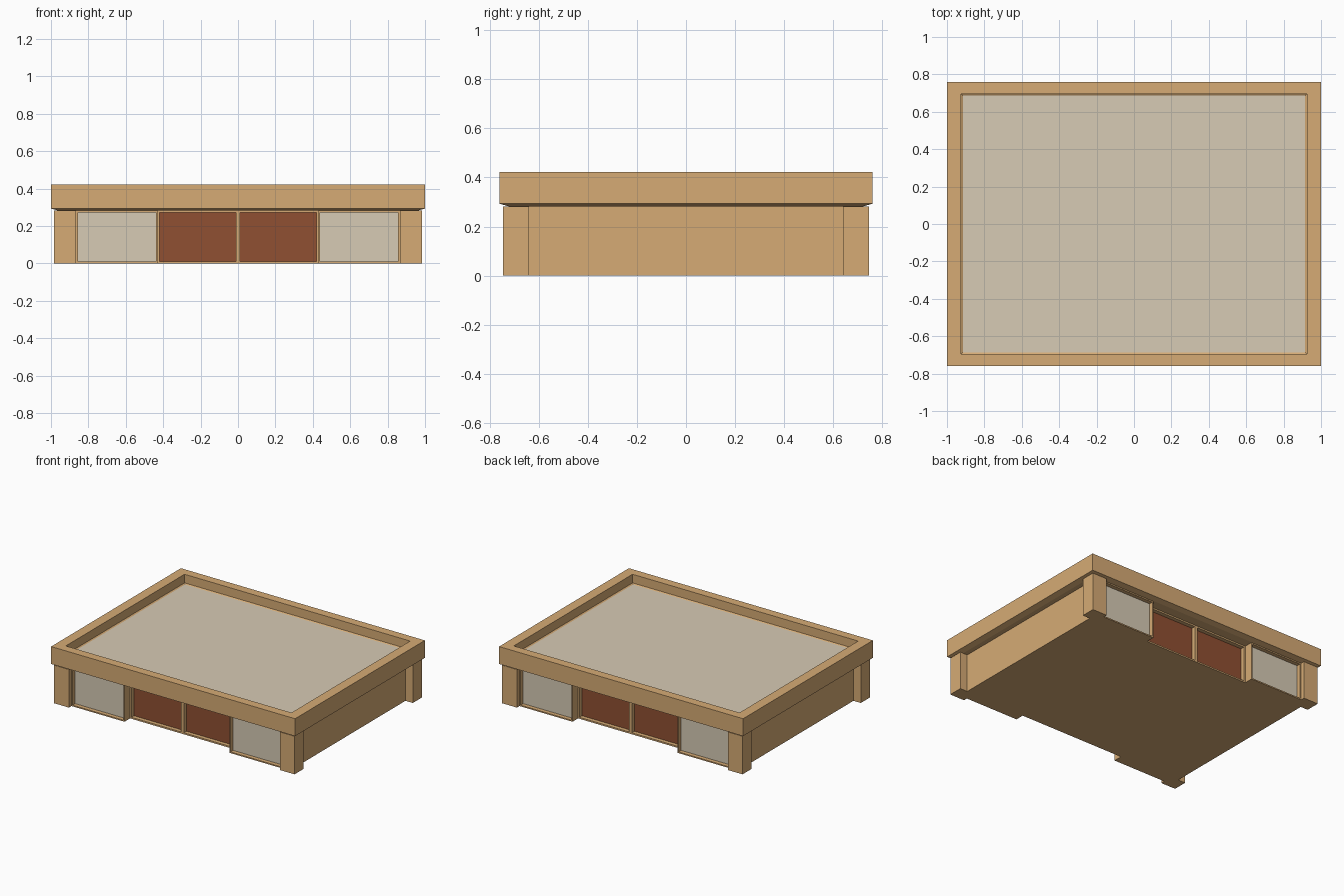
import bpy, bmesh

if "Cube" in bpy.data.objects:
    bpy.data.objects.remove(bpy.data.objects["Cube"])


def material(name, rgb):
    m = bpy.data.materials.new(name)
    lin = [(c / 255 / 12.92) if c < 11 else ((c / 255 + 0.055) / 1.055) ** 2.4 for c in rgb]
    m.diffuse_color = (*lin, 1)
    m.use_nodes = True
    m.node_tree.nodes["Principled BSDF"].inputs["Base Color"].default_value = m.diffuse_color
    return m


WOOD = material("tan_wood", (214, 171, 117))
PALE = material("pale_panel", (215, 203, 181))
RED = material("red_brown_panel", (144, 80, 50))


def finish(name, bm, mats, mirror=False):
    bmesh.ops.recalc_face_normals(bm, faces=bm.faces)
    me = bpy.data.meshes.new(name)
    bm.to_mesh(me)
    bm.free()
    for m in mats:
        me.materials.append(m)
    ob = bpy.data.objects.new(name, me)
    bpy.context.collection.objects.link(ob)
    if mirror:
        mod = ob.modifiers.new("Mirror", 'MIRROR')
        mod.use_axis = (True, True, False)
        mod.use_mirror_merge = False
    return ob


def loft(name, rings, mats, cap_mat=0):
    """Join stacked rings of points, capping both ends."""
    bm = bmesh.new()
    loops = [[bm.verts.new(p) for p in ring] for ring in rings]
    n = len(loops[0])
    for a, b in zip(loops, loops[1:]):
        for i in range(n):
            j = (i + 1) % n
            bm.faces.new((a[i], a[j], b[j], b[i]))
    bm.faces.new(loops[0][::-1])
    bm.faces.new(loops[-1]).material_index = cap_mat
    return finish(name, bm, mats)


def block(name, x0, x1, y0, y1, z1, panel=None, border=0.0, depth=0.0):
    """Box mirrored to all four quarters; optional recessed panel on its outer face."""
    bm = bmesh.new()
    bmesh.ops.create_cube(bm, size=1)
    for v in bm.verts:
        v.co = (x1 if v.co.x > 0 else x0,
                y0 if v.co.y > 0 else y1,
                z1 if v.co.z > 0 else 0)
    bmesh.ops.recalc_face_normals(bm, faces=bm.faces)
    if panel:
        front = min(bm.faces, key=lambda f: f.calc_center_median().y)
        bmesh.ops.inset_region(bm, faces=[front], thickness=border)
        # push the panel straight back to leave a square frame
        walls = bmesh.ops.extrude_face_region(bm, geom=[front])
        moved = [g for g in walls["geom"] if isinstance(g, bmesh.types.BMVert)]
        new = [g for g in walls["geom"] if isinstance(g, bmesh.types.BMFace)]
        if front.is_valid:
            bm.faces.remove(front)
        bmesh.ops.translate(bm, verts=moved, vec=(0, depth, 0))
        for f in new:
            f.material_index = 1
    return finish(name, bm, [WOOD] + ([panel] if panel else []), mirror=True)


def rect(hx, hy, z):
    return [(-hx, -hy, z), (hx, -hy, z), (hx, hy, z), (-hx, hy, z)]


H = 0.282

# Main walls: footprint stepped in behind the central doors
q = [(0.925, 0.64), (0.43, 0.64), (0.43, 0.61)]
foot = (q + [(-x, y) for x, y in q[::-1]] + [(-x, -y) for x, y in q]
        + [(x, -y) for x, y in q[::-1]])
loft("main_walls", [[(x, y, z) for x, y in foot] for z in (0, H)], [WOOD])

# Corner piers
block("corner_piers", 0.865, 0.985, -0.64, -0.745, H)

# Projecting window bays and set-back doors, front and back
block("window_bays", 0.43, 0.865, -0.64, -0.715, H, PALE, 0.013, 0.03)
block("door_bays", 0, 0.43, -0.61, -0.65, H, RED, 0.016, 0.03)

# Roof tray: chamfered underside, parapet and sunken pale deck
loft("roof_parapet", [
    rect(0.96, 0.72, H),
    rect(1.0, 0.76, 0.293),
    rect(1.0, 0.76, 0.422),
    rect(0.925, 0.695, 0.422),
    rect(0.925, 0.695, 0.358),
    rect(0.915, 0.686, 0.352),
], [WOOD, PALE], cap_mat=1)
